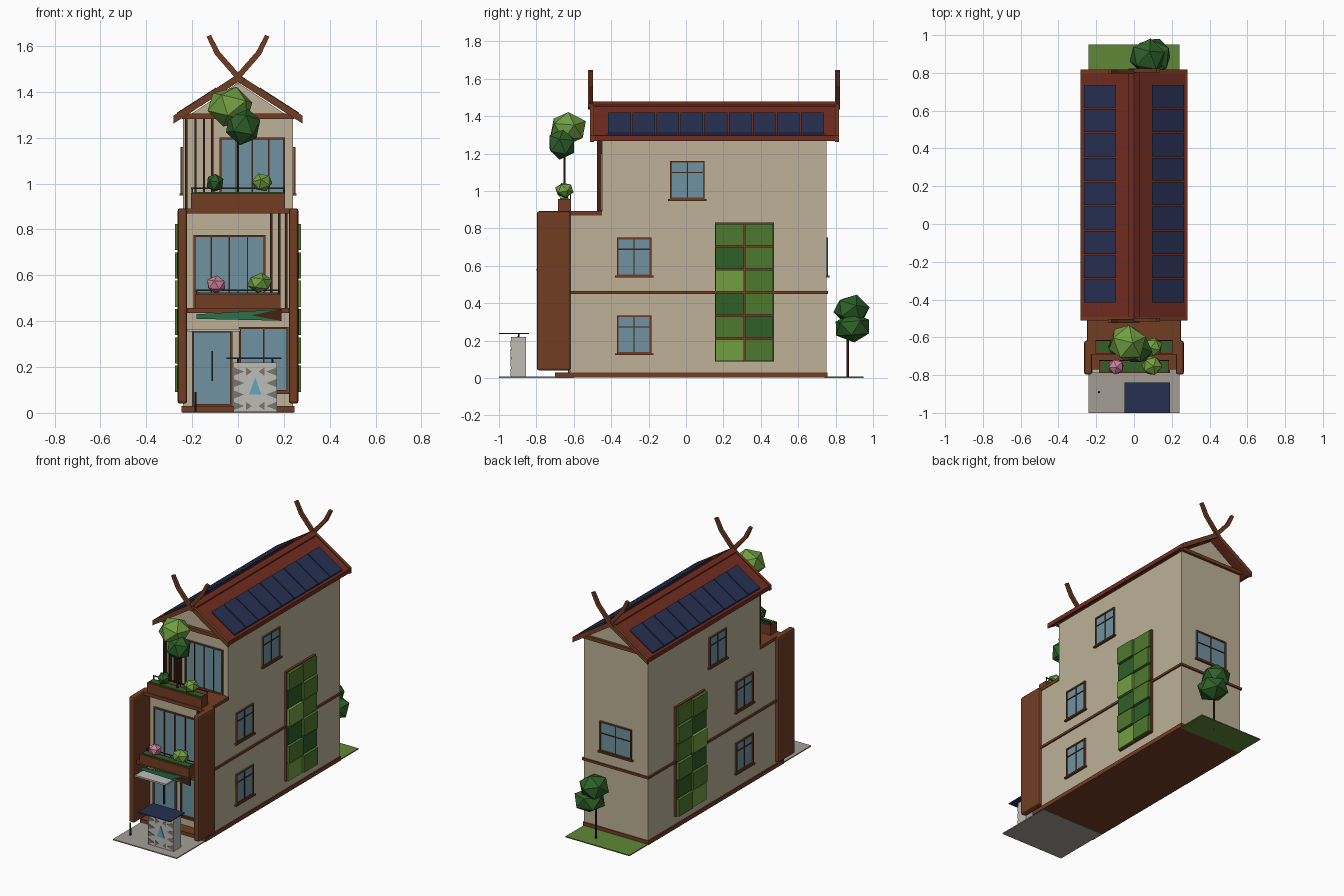
import bpy, bmesh, math, random
from mathutils import Vector, Matrix

if "Cube" in bpy.data.objects:
    bpy.data.objects.remove(bpy.data.objects["Cube"])
random.seed(4)

def mat(name, hexcol):
    lin = [(int(hexcol[i:i + 2], 16) / 255) ** 2.2 * 1.15 for i in (0, 2, 4)]
    m = bpy.data.materials.new(name)
    m.diffuse_color = (*lin, 1)
    m.use_nodes = True
    m.node_tree.nodes["Principled BSDF"].inputs["Base Color"].default_value = m.diffuse_color
    return m

WALL, WOOD, DARK = mat("plaster", "B0A58D"), mat("timber", "6B3C25"), mat("dark_timber", "40251A")
ROOF, PV, GLASS = mat("roof_tile", "6B2D22"), mat("solar", "28304E"), mat("glass", "688896")
LIGHT, MID, DEEP = mat("leaf_light", "6A9440"), mat("leaf_mid", "4A7030"), mat("leaf_dark", "2E5A2A")
PINK, STONE, GRASS = mat("blossom", "C07890"), mat("paving", "98948C"), mat("grass", "5A7E36")
PALE, GREY, CYAN = mat("pale_concrete", "B0AFAA"), mat("motif_grey", "706E6A"), mat("motif_blue", "5A9CB0")
TEAL, SHADE = mat("awning_green", "2C6A48"), mat("metal", "2A2A2A")

def finish(name, bm, m):
    bmesh.ops.recalc_face_normals(bm, faces=bm.faces)
    me = bpy.data.meshes.new(name)
    bm.to_mesh(me)
    bm.free()
    me.materials.append(m)
    ob = bpy.data.objects.new(name, me)
    bpy.context.collection.objects.link(ob)
    return ob

def box(name, x0, x1, y0, y1, z0, z1, m):
    bm = bmesh.new()
    bmesh.ops.create_cube(bm, size=1)
    for v in bm.verts:
        v.co = Vector(((x0 + x1) / 2 + v.co.x * (x1 - x0),
                       (y0 + y1) / 2 + v.co.y * (y1 - y0),
                       (z0 + z1) / 2 + v.co.z * (z1 - z0)))
    return finish(name, bm, m)

def prism(name, profile, y0, y1, m):
    """Extrude an x-z profile along y."""
    bm = bmesh.new()
    f = bm.faces.new([bm.verts.new((x, y0, z)) for x, z in profile])
    ext = bmesh.ops.extrude_face_region(bm, geom=[f])["geom"]
    bmesh.ops.translate(bm, vec=(0, y1 - y0, 0),
                        verts=[g for g in ext if isinstance(g, bmesh.types.BMVert)])
    return finish(name, bm, m)

def blob(name, c, r, m):
    bm = bmesh.new()
    bmesh.ops.create_icosphere(bm, subdivisions=1, radius=1)
    bm.transform(Matrix.Rotation(random.uniform(0, 3), 4, 'Z') @ Matrix.Rotation(random.uniform(0, 1), 4, 'X'))
    bm.transform(Matrix.Translation(c) @ Matrix.Diagonal((*r, 1)))
    return finish(name, bm, m)

def rod(name, x, y, z0, z1, r, m):
    bm = bmesh.new()
    bmesh.ops.create_cone(bm, cap_ends=True, segments=6, radius1=r, radius2=r * .8, depth=z1 - z0)
    bmesh.ops.translate(bm, vec=(x, y, (z0 + z1) / 2), verts=bm.verts)
    return finish(name, bm, m)

def on_wall(name, axis, p, s, u0, u1, d0, d1, z0, z1, m):
    """Box on a wall: axis is the wall normal, p its position, s its sign."""
    a, b = sorted((p + s * d0, p + s * d1))
    args = (a, b, u0, u1) if axis == 'x' else (u0, u1, a, b)
    return box(name, *args, z0, z1, m)

def window(name, axis, p, s, u0, u1, z0, z1, cols, transom=None, sill=True):
    t = .009
    def part(n, a, b, c, d, d1, m):
        on_wall(f"{name}_{n}", axis, p, s, a, b, -.005, d1, c, d, m)
    part("glass", u0, u1, z0, z1, .003, GLASS)
    for n, a, b in (("jamb_a", u0, u0 + t), ("jamb_b", u1 - t, u1)):
        part(n, a, b, z0, z1, .01, WOOD)
    part("head", u0, u1, z1 - t, z1, .01, WOOD)
    part("foot", u0, u1, z0, z0 + t, .01, WOOD)
    for i in range(1, cols):
        u = u0 + (u1 - u0) * i / cols
        part("mullion", u - .003, u + .003, z0, z1, .007, DARK)
    if transom:
        z = z0 + (z1 - z0) * transom
        part("transom", u0, u1, z - .003, z + .003, .007, DARK)
    if sill:
        part("sill", u0 - .01, u1 + .01, z0 - .008, z0 + .002, .016, WOOD)

# Ground
box("front_paving", -.24, .24, -1, -.6, 0, .007, STONE)
box("back_lawn", -.24, .24, .74, .95, 0, .007, GRASS)
box("plinth", -.246, .246, -.7, .756, .002, .03, WOOD)

# Walls
box("lower_walls", -.24, .24, -.62, .75, .02, .88, WALL)
prism("upper_walls", [(-.24, .87), (.24, .87), (.24, 1.28), (0, 1.44), (-.24, 1.28)], -.45, .75, WALL)
box("terrace_floor", -.245, .245, -.69, -.449, .87, .892, WOOD)
for s in (-1, 1):
    on_wall("side_band", 'x', .24 * s, s, -.62, .76, -.005, .01, .45, .465, WOOD)
box("back_band", -.25, .25, .745, .76, .45, .465, WOOD)

# Roof, ridge cap and barge boards
def chevron(top, drop, half):
    k = .643
    return [(0, top), (half, top - k * half), (half, top - k * half - drop), (0, top - drop),
            (-half, top - k * half - drop), (-half, top - k * half)]
prism("roof", chevron(1.47, .022, .277), -.5, .805, ROOF)
prism("ridge_cap", chevron(1.478, .012, .03), -.5, .805, ROOF)
for y, gy in ((-.512, -.47), (.797, .755)):
    prism("barge_board", chevron(1.477, .035, .282), y, y + .02, WOOD)
    box("gable_tie", -.245, .245, gy - .012, gy + .012, 1.282, 1.305, WOOD)
for s in (-1, 1):
    box("eave_board", *sorted((s * .27, s * .282)), -.5, .805, 1.268, 1.296, ROOF)
    # Crossed horns at both gable ends
    horn = [(-.03, 1.45), (.08, 1.575), (.118, 1.648), (.137, 1.64), (.1, 1.562), (-.01, 1.435)]
    for y in (-.52, .8):
        prism("gable_horn", [(s * x, z) for x, z in horn], y + .003 * s, y + .02 + .003 * s, WOOD)
    # Solar panels
    for i in range(9):
        y = -.42 + i * .129
        prism("roof_solar_panel", [(s * x, 1.47 - .643 * abs(x) + h) for x, h in
              ((.095, 0), (.265, 0), (.265, .01), (.095, .01))], y + .004, y + .125, PV)

# Side windows and green walls
greens = [(LIGHT, MID), (MID, DEEP), (DEEP, MID), (LIGHT, MID), (DEEP, MID), (MID, MID)]
for s in (-1, 1):
    for n, u, z in (("ground", -.37, .13), ("middle", -.37, .545), ("upper", -.085, .955)):
        window(f"{n}_side_window", 'x', .24 * s, s, u, u + .185, z, z + .205, 2, .7)
    on_wall("green_wall_frame", 'x', .24 * s, s, .155, .47, -.005, .015, .088, .832, WOOD)
    for r, row in enumerate(greens):
        for c, m in enumerate(row):
            u, z = .159 + c * .157, .092 + r * .1235
            on_wall("green_wall_planting", 'x', .24 * s, s, u, u + .15, .01,
                    .026 + .008 * ((r + c) % 2), z, z + .114, m)
window("back_window", 'y', .75, 1, -.12, .12, .545, .75, 2, .6)

# Front doors and windows
window("front_door", 'y', -.62, -1, -.2, -.025, .03, .36, 1, sill=False)
box("door_handle", -.115, -.109, -.64, -.625, .14, .27, SHADE)
window("ground_front_window", 'y', -.62, -1, .005, .22, .09, .375, 2)
window("balcony_door", 'y', -.62, -1, -.195, .12, .455, .775, 4, sill=False)
window("terrace_door", 'y', -.45, -1, -.08, .205, .895, 1.2, 4, sill=False)

# Timber slats
for x in (-.225, -.185, -.148, -.112):
    box("terrace_slat", x - .005, x + .005, -.475, -.449, .892, 1.285, DARK)
for x in (.145, .18, .21):
    box("balcony_slat", x - .005, x + .005, -.645, -.619, .455, .87, DARK)

# Front side fins
for s in (-1, 1):
    fin = box("front_fin", *sorted((s * .222, s * .264)), -.797, -.617, .04, .892, WOOD)
    b = fin.modifiers.new("round", 'BEVEL')
    b.width, b.segments = .012, 2

# Balcony, canopy and awning
box("balcony_floor", -.222, .222, -.77, -.61, .435, .457, WOOD)
box("door_canopy", -.22, .01, -.79, -.61, .355, .366, PALE)
prism("awning", [(-.18, .41), (.19, .402), (.19, .452), (-.18, .43)], -.785, -.775, TEAL)
prism("awning_fold", [(.06, .425), (.19, .4), (.19, .454)], -.788, -.774, DARK)

# Planters, rails and shrubs
def planter(name, hw, y0, y1, z0, z1, rail):
    box(name, -hw, hw, y0, y1, z0, z1, WOOD)
    box(name + "_planting", -hw + .01, hw - .01, y0 + .012, y1 - .012, z1 - .01, z1 + .006, DEEP)
    box(name + "_rail", -hw, hw, y1 - .005, y1, rail - .003, rail + .003, SHADE)
    for x in (-hw + .005, 0, hw - .005):
        box(name + "_rail_post", x - .003, x + .003, y1 - .005, y1, z1 - .01, rail, SHADE)
planter("balcony_planter", .185, -.79, -.72, .455, .518, .535)
planter("terrace_planter", .205, -.685, -.615, .89, .958, .98)
blob("pink_shrub", (-.095, -.755, .56), (.045, .045, .04), PINK)
blob("balcony_shrub", (.095, -.75, .567), (.058, .055, .045), LIGHT)
blob("terrace_shrub_left", (-.1, -.65, 1.003), (.04, .045, .042), DEEP)
blob("terrace_shrub_right", (.105, -.65, 1.005), (.048, .052, .042), LIGHT)

# Trees
rod("terrace_tree_trunk", 0, -.65, .95, 1.25, .006, DARK)
blob("terrace_tree_low", (.022, -.665, 1.25), (.08, .08, .085), DEEP)
blob("terrace_tree_top", (-.035, -.63, 1.335), (.105, .105, .09), LIGHT)
rod("garden_tree_trunk", .07, .865, 0, .25, .007, DARK)
blob("garden_tree_low", (.1, .89, .27), (.105, .105, .08), DEEP)
blob("garden_tree_top", (.07, .885, .365), (.1, .1, .085), DEEP)

# Front kiosk with solar top and triangle motif
box("kiosk", -.02, .17, -.935, -.855, .005, .22, PALE)
box("kiosk_solar_top", -.05, .19, -1, -.84, .236, .242, PV)
for x in (.0, .15):
    rod("kiosk_post", x, -.895, .215, .238, .005, SHADE)
for r in range(4):
    z = .03 + r * .05
    for x0, dx in ((-.018, .045), (.168, -.045), (.035, .025), (.115, -.025)):
        if abs(dx) > .03 or r in (0, 3):
            prism("kiosk_motif", [(x0, z - .018), (x0 + dx, z), (x0, z + .018)], -.938, -.934, GREY)
prism("kiosk_motif_centre", [(.048, .08), (.102, .08), (.075, .155)], -.939, -.934, CYAN)
rod("path_light", -.185, -.89, .005, .09, .006, SHADE)
